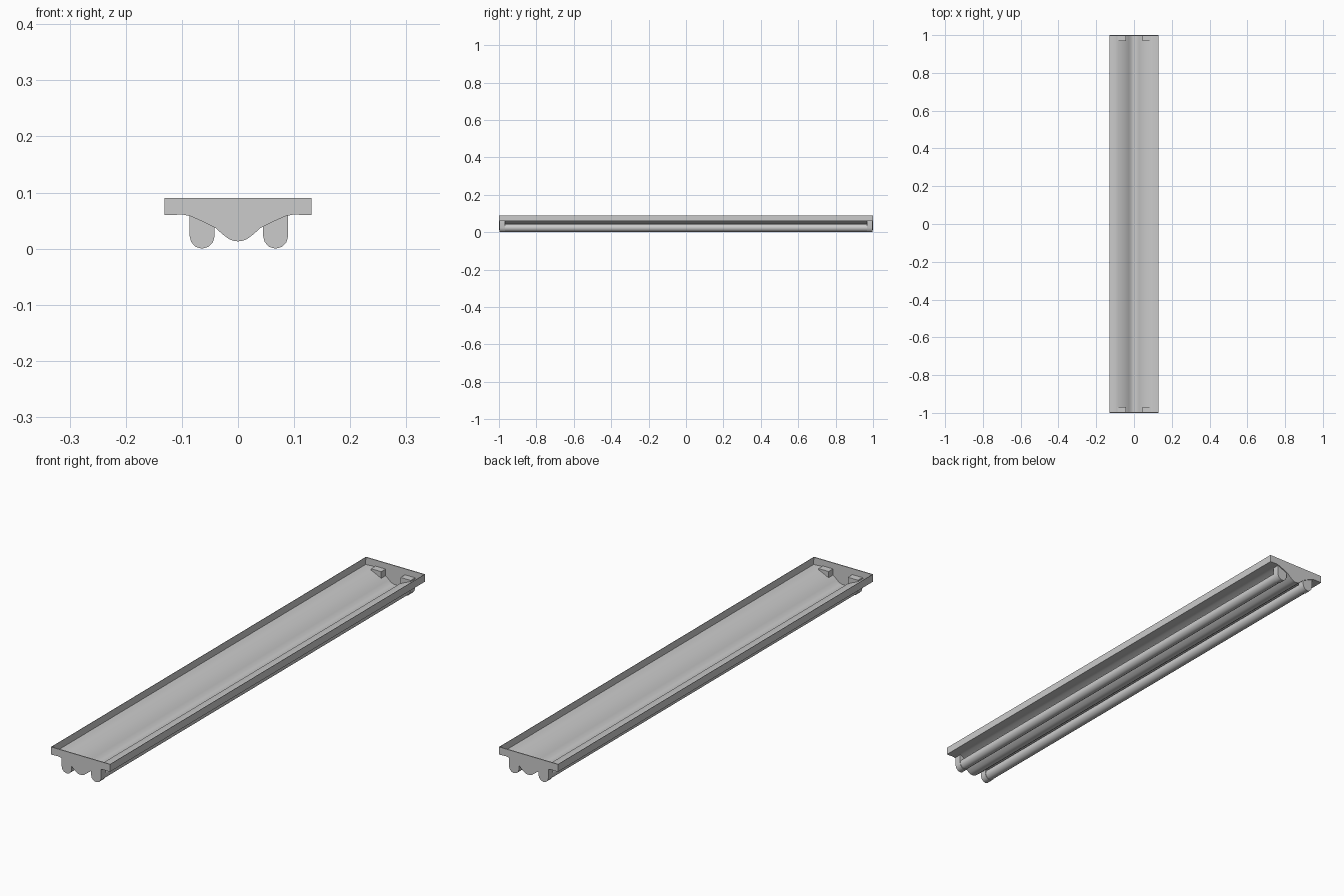
import bpy, bmesh, math
from mathutils import Vector

old = bpy.data.objects.get("Cube")
if old:
    bpy.data.objects.remove(old, do_unlink=True)

grey = bpy.data.materials.new("light_grey")
grey.use_nodes = True
COLOUR = (0.6, 0.6, 0.6, 1)
grey.diffuse_color = COLOUR
grey.node_tree.nodes["Principled BSDF"].inputs["Base Color"].default_value = COLOUR


def finish(name, bm, angle=35, thickness=0):
    mesh = bpy.data.meshes.new(name)
    bm.to_mesh(mesh)
    bm.free()
    obj = bpy.data.objects.new(name, mesh)
    bpy.context.collection.objects.link(obj)
    mesh.materials.append(grey)
    bpy.ops.object.select_all(action="DESELECT")
    obj.select_set(True)
    bpy.context.view_layer.objects.active = obj
    if thickness:
        mod = obj.modifiers.new("sheet", "SOLIDIFY")
        mod.thickness = thickness
        mod.offset = -1
        bpy.ops.object.modifier_apply(modifier=mod.name)
    bpy.ops.object.shade_smooth_by_angle(angle=math.radians(angle))
    return obj


def sweep(name, points, y0, y1, closed, angle=35, thickness=0):
    """Carry an x-z profile along y, as a solid or as an open sheet."""
    bm = bmesh.new()
    verts = [bm.verts.new((x, y0, z)) for x, z in points]
    if closed:
        geom = [bm.faces.new(verts)]
    else:
        geom = [bm.edges.new(pair) for pair in zip(verts, verts[1:])]
    result = bmesh.ops.extrude_face_region(bm, geom=geom) if closed else \
        bmesh.ops.extrude_edge_only(bm, edges=geom)
    moved = [v for v in result["geom"] if isinstance(v, bmesh.types.BMVert)]
    bmesh.ops.translate(bm, vec=Vector((0, y1 - y0, 0)), verts=moved)
    bmesh.ops.recalc_face_normals(bm, faces=bm.faces)
    if not closed:
        # The sheet's outside faces down, so the thickness goes inward
        middle = min(bm.faces, key=lambda f: f.calc_center_median().z)
        if middle.normal.z > 0:
            bmesh.ops.reverse_faces(bm, faces=bm.faces)
    return finish(name, bm, angle, thickness)


# Reflector profile: side lip, flat ledge, curved slope down to the ridge
half = [(0.131, 0.09), (0.131, 0.06), (0.117, 0.06), (0.1, 0.061),
        (0.085, 0.058), (0.062, 0.048), (0.04, 0.037), (0.028, 0.026),
        (0.016, 0.017), (0.008, 0.014)]
profile = [(-x, z) for x, z in half] + [(0, 0.013)] + half[::-1]
sweep("reflector_tray", profile, -0.998, 0.998, False, thickness=0.0015)

# End plates close the tray
for end, y in (("front", -1), ("back", 1)):
    sweep(end + "_end_plate", profile, y, y * 0.996, True)

# Lamp sockets and tubes
R = 0.0225
for side, x in (("right", -0.064), ("left", 0.067)):
    arc = [(x + R * math.cos(a), 0.0235 + 0.0235 * math.sin(a))
           for a in (math.pi * (1 + i / 6) for i in range(7))]
    outline = [(x - R, 0.066)] + arc + [(x + R, 0.066)]
    for end, s in (("front", -1), ("back", 1)):
        sweep(f"{side}_{end}_socket", outline, s * 0.996, s * 0.968, True)

    bm = bmesh.new()
    bmesh.ops.create_cone(bm, cap_ends=True, segments=16, radius1=0.021,
                          radius2=0.021, depth=1.96)
    for v in bm.verts:
        v.co = Vector((x + v.co.x, v.co.z, 0.0235 + v.co.y))
    bmesh.ops.recalc_face_normals(bm, faces=bm.faces)
    finish(side + "_lamp_tube", bm)
